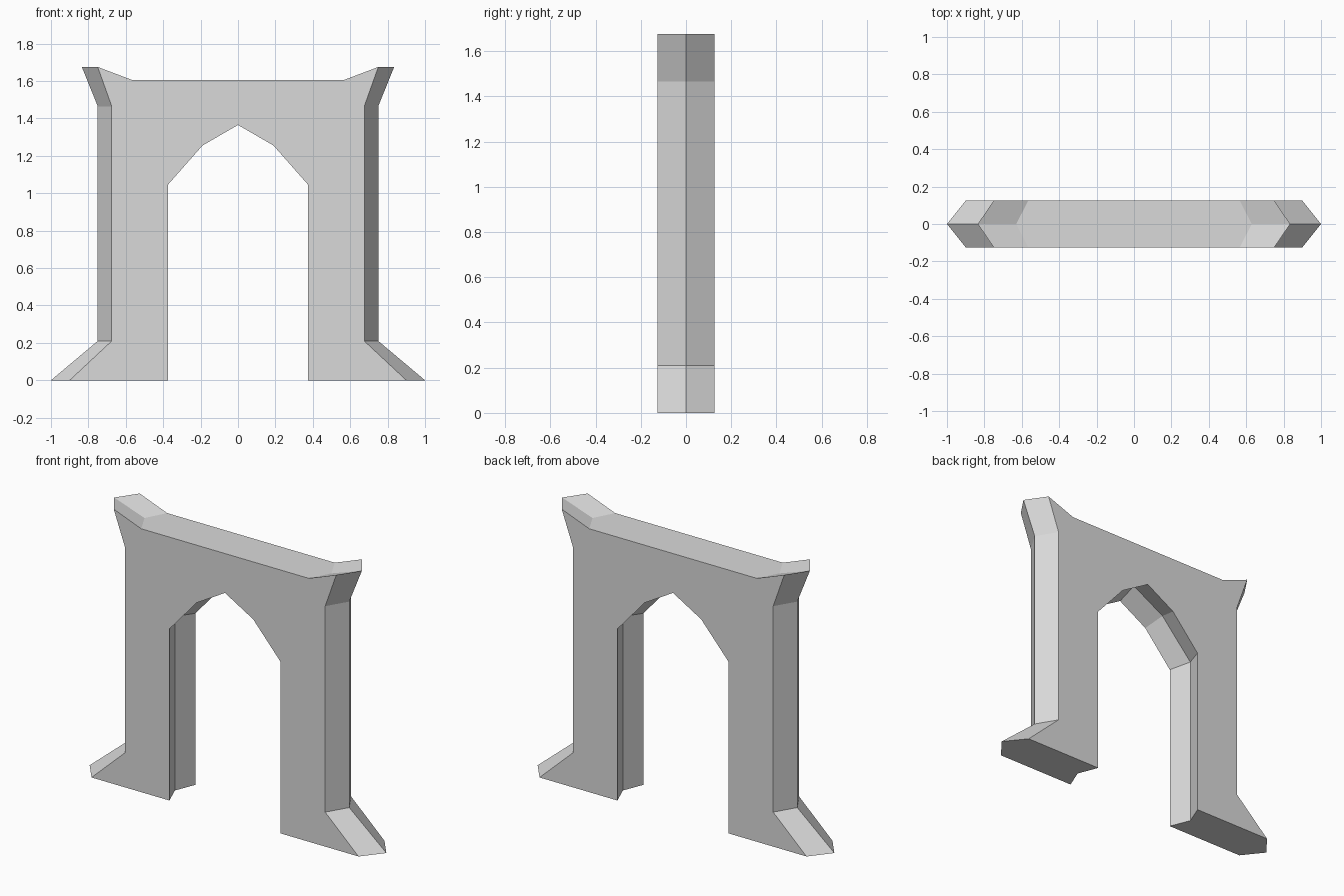
import bpy
import bmesh

cube = bpy.data.objects.get("Cube")
if cube:
    bpy.data.objects.remove(cube, do_unlink=True)

HALF_DEPTH = 0.125

# Half outlines from the arch apex, down the opening, then up the outer side
face_half = [(0, 1.365), (0.19, 1.255), (0.375, 1.045), (0.375, 0),
             (0.90, 0), (0.675, 0.21), (0.675, 1.465), (0.75, 1.675), (0.565, 1.605)]
ridge_half = [(0, 1.41), (0.215, 1.29), (0.425, 1.06), (0.425, 0),
              (1.00, 0), (0.75, 0.21), (0.75, 1.465), (0.835, 1.675), (0.63, 1.605)]


def mirrored(half):
    """Close a half outline by mirroring it across x = 0."""
    return half + [(-x, z) for x, z in reversed(half[1:])]


def add_loop(bm, half, y):
    return [bm.verts.new((x, y, z)) for x, z in mirrored(half)]


# Stone material
stone = bpy.data.materials.new("light_grey_stone")
stone.use_nodes = True
grey = (0.7, 0.7, 0.7, 1)
stone.diffuse_color = grey
stone.node_tree.nodes["Principled BSDF"].inputs["Base Color"].default_value = grey

# Arch body: flat front and back, with sides bent along the middle plane
bm = bmesh.new()
front = add_loop(bm, face_half, -HALF_DEPTH)
ridge = add_loop(bm, ridge_half, 0)
back = add_loop(bm, face_half, HALF_DEPTH)
bm.faces.new(front)
bm.faces.new(list(reversed(back)))
count = len(front)
for a, b in ((front, ridge), (ridge, back)):
    for i in range(count):
        j = (i + 1) % count
        bm.faces.new((a[j], a[i], b[i], b[j]))
bmesh.ops.recalc_face_normals(bm, faces=bm.faces)

mesh = bpy.data.meshes.new("stone_archway")
bm.to_mesh(mesh)
bm.free()
mesh.materials.append(stone)
archway = bpy.data.objects.new("stone_archway", mesh)
bpy.context.collection.objects.link(archway)
